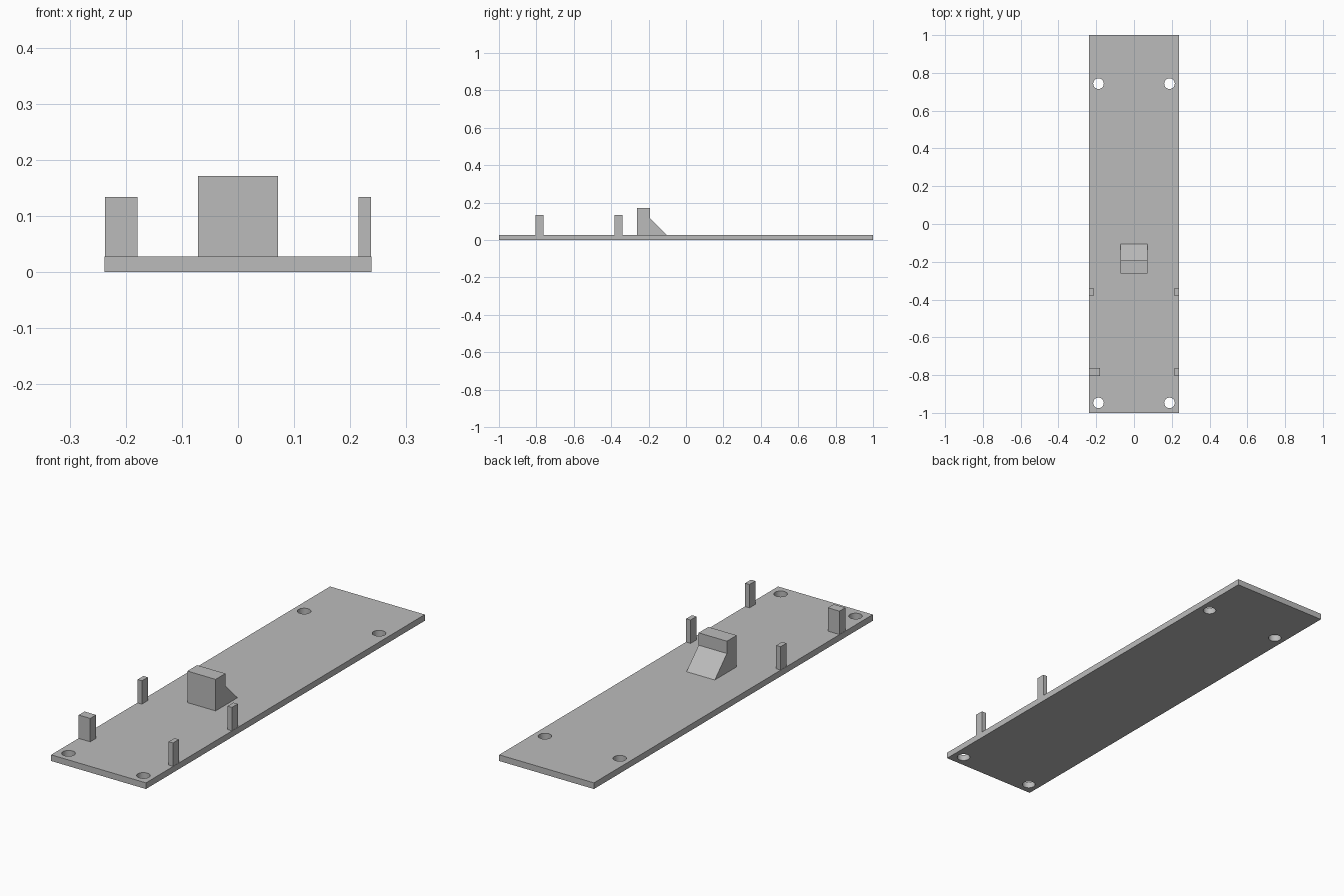
import bpy
import bmesh

cube = bpy.data.objects.get("Cube")
if cube:
    bpy.data.objects.remove(cube, do_unlink=True)

HALF_X, PLATE_TOP, POST_TOP = 0.238, 0.028, 0.134

grey = bpy.data.materials.new("plain grey")
grey.use_nodes = True
colour = (0.5, 0.5, 0.5, 1)
grey.diffuse_color = colour
grey.node_tree.nodes["Principled BSDF"].inputs["Base Color"].default_value = colour


def prism(name, profile, x0, x1):
    """Extrude a (y, z) profile along x."""
    bm = bmesh.new()
    face = bm.faces.new([bm.verts.new((x0, y, z)) for y, z in profile])
    new = bmesh.ops.extrude_face_region(bm, geom=[face])["geom"]
    verts = [v for v in new if isinstance(v, bmesh.types.BMVert)]
    bmesh.ops.translate(bm, verts=verts, vec=(x1 - x0, 0, 0))
    bmesh.ops.recalc_face_normals(bm, faces=bm.faces)
    mesh = bpy.data.meshes.new(name)
    bm.to_mesh(mesh)
    bm.free()
    mesh.materials.append(grey)
    obj = bpy.data.objects.new(name, mesh)
    bpy.context.collection.objects.link(obj)
    return obj


def box(name, x0, x1, y0, y1, z0, z1):
    return prism(name, [(y0, z0), (y1, z0), (y1, z1), (y0, z1)], x0, x1)


# Base plate with four round through holes
plate = box("base_plate", -HALF_X, HALF_X, -1, 1, 0, PLATE_TOP)
bm = bmesh.new()
for x in (-0.188, 0.188):
    for y in (-0.947, 0.743):
        ring = bmesh.ops.create_cone(bm, cap_ends=True, segments=32,
                                     radius1=0.028, radius2=0.028, depth=0.2)
        bmesh.ops.translate(bm, verts=ring["verts"], vec=(x, y, 0))
cutter_mesh = bpy.data.meshes.new("hole_cutter")
bm.to_mesh(cutter_mesh)
bm.free()
cutter_mesh.materials.append(grey)
cutter = bpy.data.objects.new("hole_cutter", cutter_mesh)
bpy.context.collection.objects.link(cutter)
cut = plate.modifiers.new("screw_holes", "BOOLEAN")
cut.operation = "DIFFERENCE"
cut.solver = "EXACT"
cut.object = cutter
bpy.context.view_layer.objects.active = plate
plate.select_set(True)
bpy.ops.object.modifier_apply(modifier=cut.name)
bpy.data.objects.remove(cutter, do_unlink=True)
bpy.ops.object.shade_smooth_by_angle()

# Edge posts; the front right one is wider
for name, side, y, width in (
    ("front_right_post", -1, -0.783, 0.058),
    ("front_left_post", 1, -0.783, 0.022),
    ("rear_right_post", -1, -0.361, 0.022),
    ("rear_left_post", 1, -0.361, 0.022),
):
    outer = side * (HALF_X - 0.001)
    x0, x1 = sorted((outer, outer - side * width))
    box(name, x0, x1, y - 0.021, y + 0.021, PLATE_TOP, POST_TOP)

# Central stop block with a sloping brace behind it
prism("stop_block", [(-0.262, PLATE_TOP), (-0.105, PLATE_TOP), (-0.192, 0.115),
                     (-0.192, 0.171), (-0.262, 0.171)], -0.071, 0.071)
